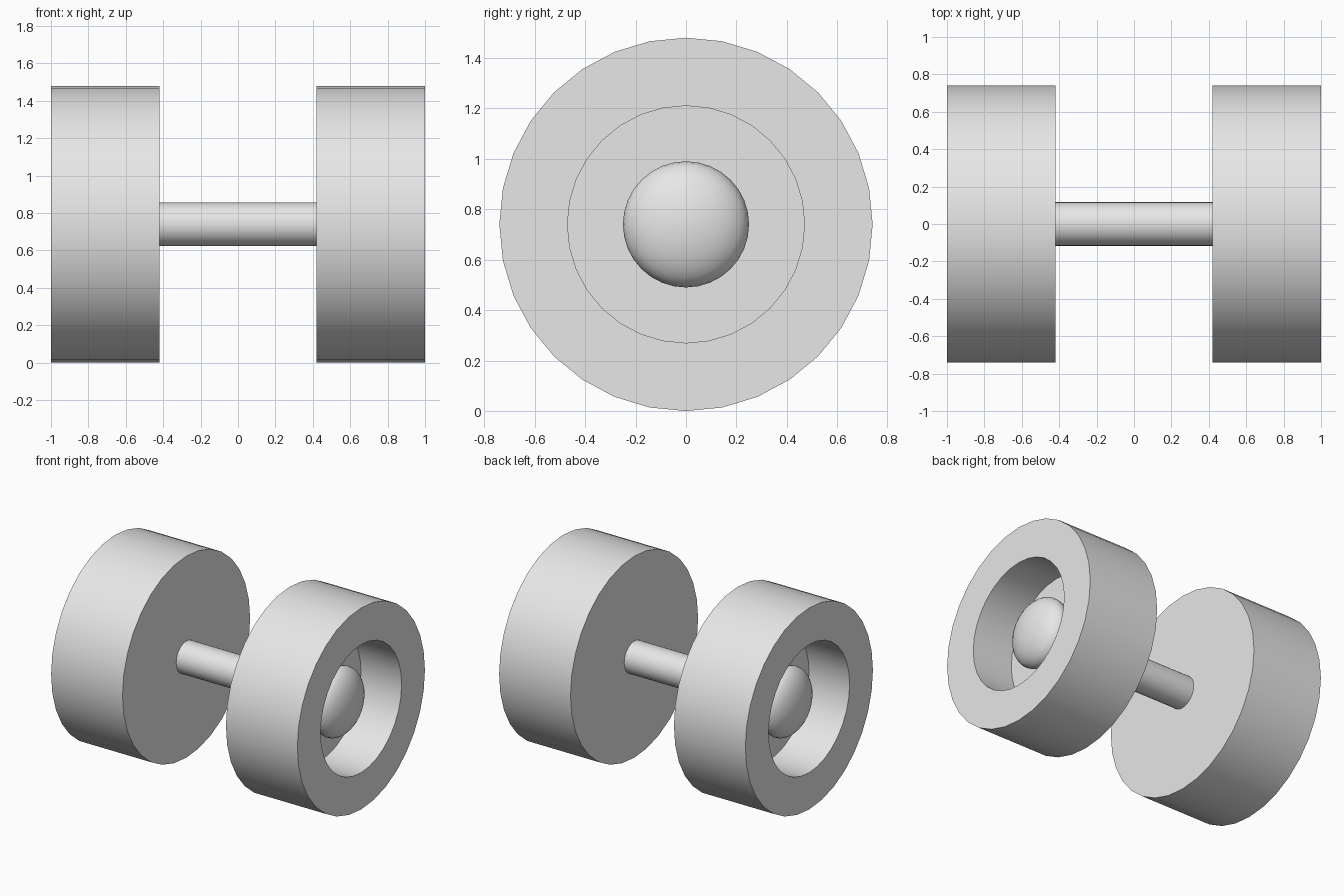
import bpy
import math
from mathutils import Matrix

if "Cube" in bpy.data.objects:
    bpy.data.objects.remove(bpy.data.objects["Cube"])

RADIUS = 0.74

grey = bpy.data.materials.new("light_grey")
grey.use_nodes = True
colour = (0.8, 0.8, 0.8, 1)
grey.diffuse_color = colour
grey.node_tree.nodes["Principled BSDF"].inputs["Base Color"].default_value = colour


def lathe(name, profile, sides, side=1):
    """Spin (x, radius) points around the axle; zero radius closes the end."""
    verts, rings, faces = [], [], []
    for x, r in profile:
        count = sides if r else 1
        rings.append(range(len(verts), len(verts) + count))
        for i in range(count):
            a = math.tau * i / sides
            verts.append((side * x, r * math.sin(a), RADIUS + r * math.cos(a)))
    for lo, hi in zip(rings, rings[1:]):
        for i in range(sides):
            j = (i + 1) % sides
            quad = [lo[i % len(lo)], lo[j % len(lo)], hi[j % len(hi)], hi[i % len(hi)]]
            face = list(dict.fromkeys(quad))
            faces.append(face if side < 0 else face[::-1])
    mesh = bpy.data.meshes.new(name)
    mesh.from_pydata(verts, [], faces)
    mesh.materials.append(grey)
    obj = bpy.data.objects.new(name, mesh)
    bpy.context.collection.objects.link(obj)
    bpy.ops.object.select_all(action="DESELECT")
    obj.select_set(True)
    bpy.context.view_layer.objects.active = obj
    bpy.ops.object.shade_smooth_by_angle(angle=math.radians(35))
    return obj


# Axle bar between the wheels
lathe("axle", [(-0.45, 0), (-0.45, 0.117), (0.45, 0.117), (0.45, 0)], 32)

# Flattened, rounded hub cap profile
hub = [(0.81 - 0.13 * math.cos(math.pi * i / 16),
        0.25 * math.sin(math.pi * i / 16)) for i in range(17)]
hub[0], hub[-1] = (hub[0][0], 0), (hub[-1][0], 0)

for word, side in (("left", 1), ("right", -1)):
    # Wheel with a recessed outer face
    lathe(word + "_wheel", [(0.42, 0), (0.42, RADIUS), (1, RADIUS),
                            (1, 0.47), (0.67, 0.47), (0.67, 0)], 32, side)
    # Hub cap seated in the recess
    lathe(word + "_hub_cap", hub, 32, side)
